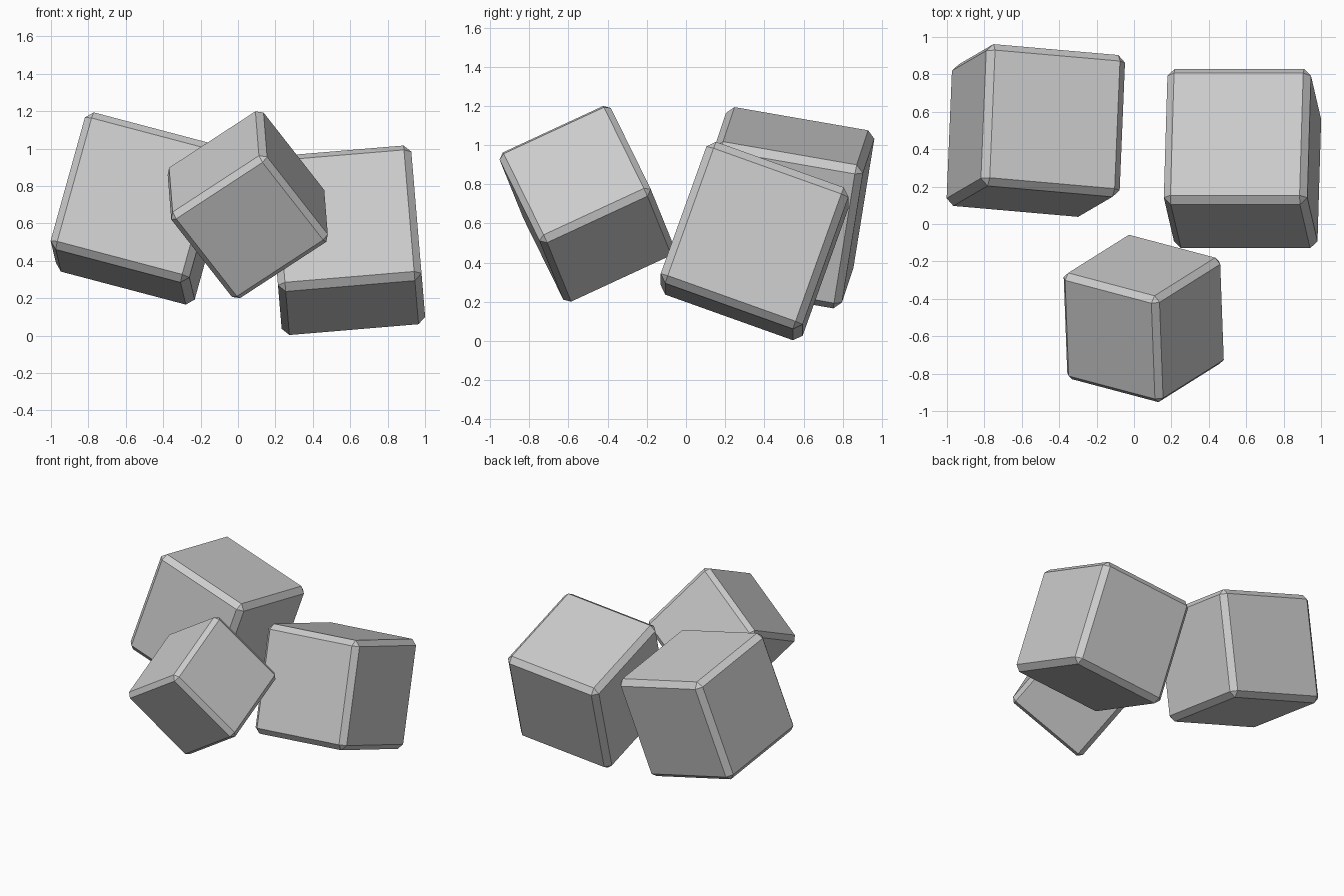
import bpy
from mathutils import Matrix, Vector

if "Cube" in bpy.data.objects:
    bpy.data.objects.remove(bpy.data.objects["Cube"])


def tumbled_cube(name, size, centre, axis_x, axis_y):
    # Chamfered cube turned so that its local axes follow the given edges
    x = Vector(axis_x).normalized()
    y = Vector(axis_y)
    y = (y - x * y.dot(x)).normalized()
    z = x.cross(y)
    bpy.ops.mesh.primitive_cube_add(size=size)
    cube = bpy.context.object
    cube.name = name
    rot = Matrix((x, y, z)).transposed().to_4x4()
    cube.matrix_world = Matrix.Translation(centre) @ rot
    bevel = cube.modifiers.new("chamfer", 'BEVEL')
    bevel.width = size * 0.05
    bevel.segments = 1
    bevel.limit_method = 'NONE'
    return cube


# Two large cubes at the back, one smaller cube balanced in front
tumbled_cube("left_cube", 0.77, (-0.525, 0.50, 0.68), (0.72, -0.063, -0.19), (0.035, 0.73, -0.128))
tumbled_cube("right_cube", 0.77, (0.58, 0.35, 0.51), (0.74, 0.0, 0.062), (0.02, 0.70, -0.25))
tumbled_cube("front_cube", 0.627, (0.052, -0.505, 0.70), (-0.49, 0.13, -0.32), (-0.02, 0.54, 0.25))
